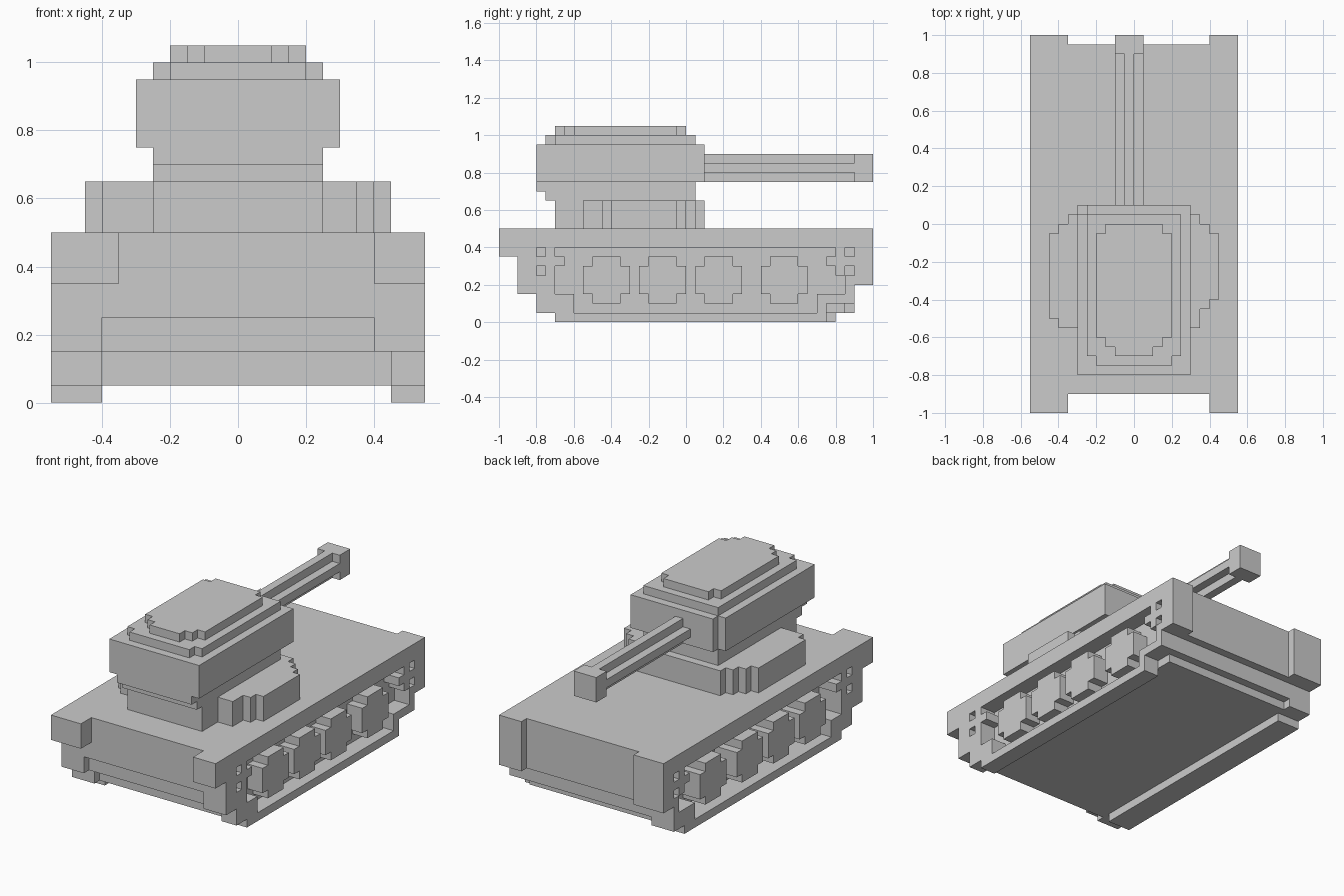
import bpy
import bmesh
from mathutils import Vector

UNIT = 0.05  # edge length of one block of the stepped grid

default_cube = bpy.data.objects.get("Cube")
if default_cube:
    bpy.data.objects.remove(default_cube, do_unlink=True)


def staircase(steps):
    """Closed right-angled outline: each (a, b) runs along b to the next a."""
    outline = []
    for index, (a, b) in enumerate(steps):
        following = steps[(index + 1) % len(steps)]
        outline += [(a, b), (following[0], b)]
    return outline


def prism(name, axis, start, end, steps):
    """Extrude a stepped outline along the given axis."""
    place = {
        "X": lambda a, b, d: Vector((d, a, b)),
        "Y": lambda a, b, d: Vector((a, d, b)),
        "Z": lambda a, b, d: Vector((a, b, d)),
    }[axis]
    bm = bmesh.new()
    base = [bm.verts.new(place(a, b, start) * UNIT) for a, b in staircase(steps)]
    face = bm.faces.new(base)
    extruded = bmesh.ops.extrude_face_region(bm, geom=[face])
    moved = [item for item in extruded["geom"] if isinstance(item, bmesh.types.BMVert)]
    bmesh.ops.translate(bm, verts=moved, vec=place(0, 0, end - start) * UNIT)
    bmesh.ops.recalc_face_normals(bm, faces=bm.faces)
    mesh = bpy.data.meshes.new(name)
    bm.to_mesh(mesh)
    bm.free()
    part = bpy.data.objects.new(name, mesh)
    bpy.context.collection.objects.link(part)
    return part


def box(name, x, y, z):
    return prism(name, "Z", z[0], z[1], [(x[0], y[0]), (x[1], y[1])])


def notched_disc(a, b, radius, inner):
    """Square outline with its corners cut away, as a blocky circle."""
    return [(a - radius, b - inner), (a - inner, b - radius),
            (a + inner, b - inner), (a + radius, b + inner),
            (a + inner, b + radius), (a - inner, b + inner)]


def cut(part, cutter):
    """Subtract the cutter, keep the result and discard the cutter."""
    cutter.hide_render = True
    modifier = part.modifiers.new("opening", "BOOLEAN")
    modifier.operation = "DIFFERENCE"
    modifier.solver = "EXACT"
    modifier.object = cutter
    graph = bpy.context.evaluated_depsgraph_get()
    result = bpy.data.meshes.new_from_object(part.evaluated_get(graph))
    part.modifiers.clear()
    part.data = result
    bpy.data.objects.remove(cutter, do_unlink=True)


# Hull with stepped nose and tail
prism("hull", "X", -8, 9,
      [(-18, 5), (-17, 3), (-15, 1), (17, 2), (18, 4), (19, 10)])
box("nose_filler", (8, 9), (-18, -17), (3, 5))

# Track frames, with side openings, road wheels and end sprockets
front_run = [(-20, 7), (-18, 3), (-16, 1), (-14, 0)]
tail_run = [(18, 4), (20, 10)]
opening = [(-16, 5), (-14, 3), (-12, 1), (14, 3), (17, 5), (18, 8)]
sides = {
    "left": (9, 11, [(15, 2)]),
    "right": (-11, -8, [(16, 1)]),
}
for side, (low, high, heel) in sides.items():
    frame = prism(side + "_track_frame", "X", low, high, front_run + heel + tail_run)
    cut(frame, prism("opening_cutter", "X", low - 1, high + 1, opening))
    for number, y in enumerate((-8.5, -2.5, 3.5, 10.5), start=1):
        prism(f"{side}_road_wheel_{number}", "X", low, high,
              notched_disc(y, 4.5, 2.5, 1.5))
    for end, y in (("front", -14.5), ("rear", 16.5)):
        prism(f"{side}_{end}_sprocket", "X", low, high,
              notched_disc(y, 6.5, 1.5, 0.5))

# Fender corners between the hull and the track frames
for side, span in (("left", (8, 9)), ("right", (-8, -7))):
    box(side + "_front_fender", span, (-20, -18), (7, 10))
    box(side + "_rear_fender", span, (19, 20), (4, 10))

# Turret ring
prism("turret_ring", "Z", 10, 13,
      [(-9, -10), (-8, -11), (7, -9), (8, -8), (9, -1), (8, 0),
       (7, 1), (6, 2), (-6, 1), (-7, 0), (-8, -1)])

# Turret, from the neck up to the hatch
prism("turret_neck", "X", -5, 5, [(-14, 10), (1, 15), (-16, 14), (-15, 13)])
prism("turret_body", "Z", 15, 19, [(-6, -16), (6, 2), (-5, 1)])
prism("turret_roof", "Z", 19, 20, [(-5, -14), (-4, -15), (4, -14), (5, 1)])
prism("turret_hatch", "Z", 20, 21,
      [(-4, -12), (-3, -13), (-2, -14), (2, -13),
       (3, -12), (4, -1), (3, 0), (-3, -1)])

# Gun
prism("gun_barrel", "Y", 2, 18, notched_disc(-0.5, 16.5, 1.5, 0.5))
box("gun_muzzle", (-2, 1), (18, 20), (15, 18))
